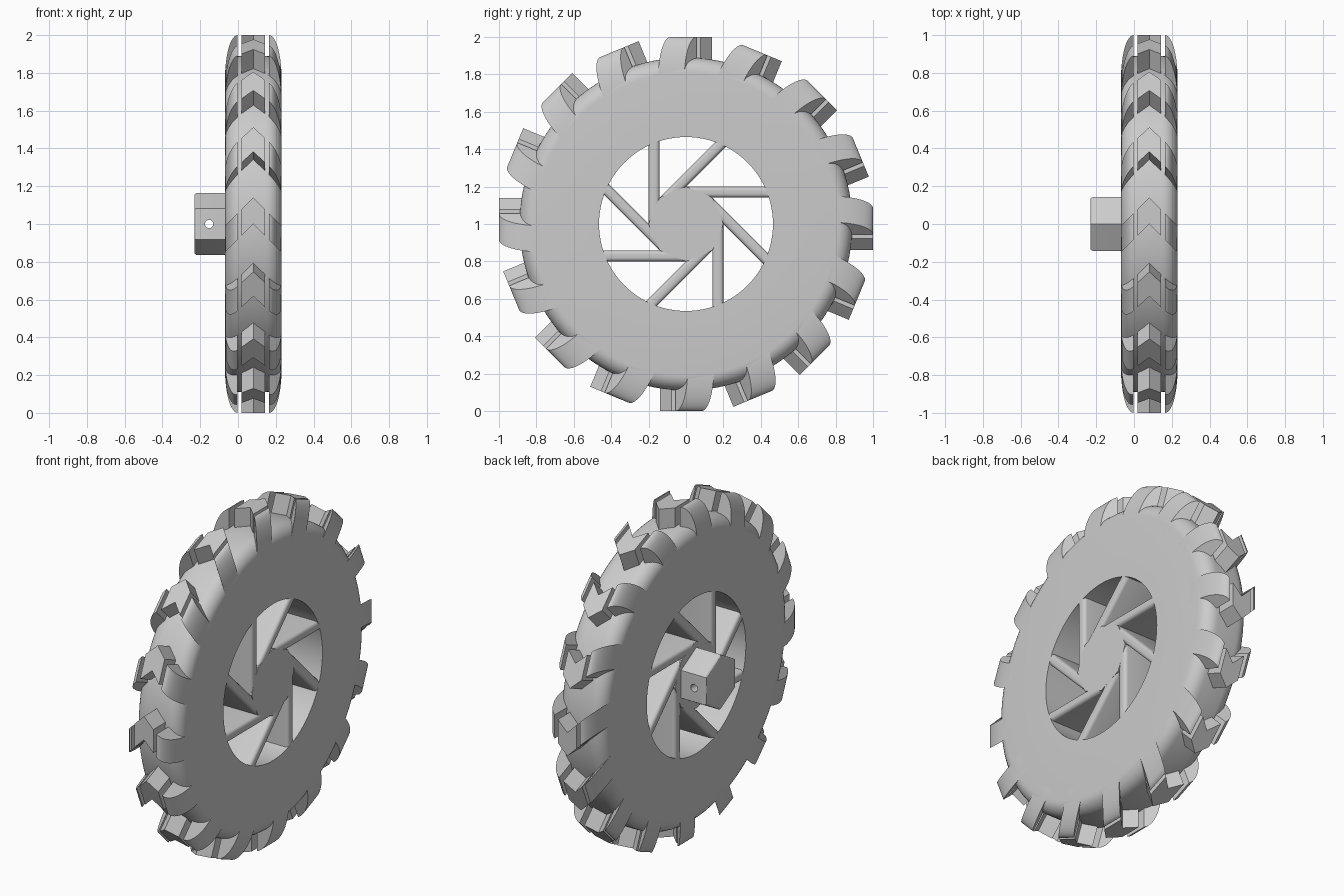
import bpy, bmesh
from math import pi, sin, cos, radians

cube = bpy.data.objects.get("Cube")
if cube:
    bpy.data.objects.remove(cube)

XC = 0.081      # middle plane of the wheel
HALF = 0.149    # half width of the wheel
HOLE_R = 0.465  # radius of the spoke opening
HUB_R = 0.2

grey = bpy.data.materials.new("light_grey")
grey.use_nodes = True
grey.diffuse_color = (0.6, 0.6, 0.6, 1)
grey.node_tree.nodes["Principled BSDF"].inputs["Base Color"].default_value = (0.6, 0.6, 0.6, 1)


def finish(bm, name):
    bmesh.ops.recalc_face_normals(bm, faces=bm.faces)
    mesh = bpy.data.meshes.new(name)
    bm.to_mesh(mesh)
    bm.free()
    mesh.materials.append(grey)
    return mesh


def place(mesh, name, angle=0.0, x=XC):
    ob = bpy.data.objects.new(name, mesh)
    ob.location = (x, 0, 1)
    ob.rotation_euler.x = angle
    bpy.context.collection.objects.link(ob)
    return ob


def smooth(ob):
    bpy.ops.object.select_all(action='DESELECT')
    ob.select_set(True)
    bpy.context.view_layer.objects.active = ob
    bpy.ops.object.shade_smooth_by_angle(angle=radians(30))


def loft(loops, closed):
    """Skin a list of equal point loops, capping the ends when open."""
    bm = bmesh.new()
    rings = [[bm.verts.new(p) for p in loop] for loop in loops]
    n = len(rings[0])
    pairs = list(zip(rings, rings[1:] + rings[:1]))
    for a, b in pairs if closed else pairs[:-1]:
        for i in range(n):
            j = (i + 1) % n
            bm.faces.new((a[i], a[j], b[j], b[i]))
    if not closed:
        bm.faces.new(rings[0])
        bm.faces.new(rings[-1])
    return bm


def prism(points, x0, x1):
    return loft([[(x, y, z) for y, z in points] for x in (x0, x1)], False)


# Tyre and rim: a rounded profile turned around the axle
STEPS = 96
ROUND = 0.08
arc = [(HALF - ROUND + ROUND * sin(t), 0.81 + ROUND * cos(t))
       for t in (i * pi / 16 for i in range(9))]
profile = [(HALF, HOLE_R), (-HALF, HOLE_R)]
profile += [(-x, r) for x, r in reversed(arc)] + arc
turns = [2 * pi * i / STEPS for i in range(STEPS)]
tyre = loft([[(x, r * cos(a), r * sin(a)) for x, r in profile] for a in turns], True)
smooth(place(finish(tyre, "tyre"), "tyre"))


# Tread lugs: chevron blocks swept back from the middle plane
def lug(sections, name):
    loops = []
    for dx, top in sections:
        back, front = -abs(dx), 0.14 - abs(dx)
        loops.append([(dx, back, 0.74), (dx, front, 0.74), (dx, front, top), (dx, back, top)])
    return finish(loft(loops, False), name)


INNER = 0.083
shoulder = [(INNER + (HALF - INNER) * sin(t), 0.78 + 0.22 * cos(t))
            for t in (i * pi / 24 for i in range(13))]
lugs = {
    "centre_lug": lug([(-0.062, 1), (0, 1), (0.062, 1)], "centre_lug"),
    "left_lug": lug(shoulder, "left_lug"),
    "right_lug": lug([(-x, r) for x, r in shoulder], "right_lug"),
}
for name, mesh in lugs.items():
    for k in range(16):
        ob = place(mesh, f"{name}_{k + 1}", k * pi / 8)
        if k == 0:
            smooth(ob)

# Hub plate: octagon whose corners meet the spoke edges
octagon = [(HUB_R * cos(k * pi / 4), HUB_R * sin(k * pi / 4)) for k in range(8)]
place(finish(prism(octagon, -HALF, HALF), "hub_plate"), "hub_plate")

# Spokes: eight offset bars with rounded long edges
low = HUB_R * sin(pi / 4)
spoke = prism([(0, low), (HOLE_R, low), (HOLE_R, HUB_R), (0, HUB_R)], -HALF, HALF)
long_edges = [e for e in spoke.edges
              if abs(e.verts[0].co.y - e.verts[1].co.y) > 0.1]
bmesh.ops.bevel(spoke, geom=long_edges, offset=0.02, segments=4, profile=0.5,
                affect='EDGES')
spoke = finish(spoke, "spoke")
for k in range(8):
    ob = place(spoke, f"spoke_{k + 1}", k * pi / 4)
    if k == 0:
        smooth(ob)

# Axle boss: softened hexagonal block with a cross pin hole
hexagon = [(0.165 * sin(k * pi / 3), 0.165 * cos(k * pi / 3)) for k in range(6)]
boss = prism(hexagon, -0.231, XC - HALF + 0.01)
end_edges = [e for e in boss.edges if all(v.co.x < -0.2 for v in e.verts)]
bmesh.ops.bevel(boss, geom=end_edges, offset=0.015, segments=3, profile=0.5,
                affect='EDGES')
boss = place(finish(boss, "axle_boss"), "axle_boss", x=0)

bpy.ops.mesh.primitive_cylinder_add(vertices=32, radius=0.022, depth=0.6,
                                    location=(-0.153, 0, 1), rotation=(pi / 2, 0, 0))
cutter = bpy.context.object
cutter.name = "pin_hole_cutter"
cutter.data.materials.append(grey)
cutter.hide_render = True
cut = boss.modifiers.new("pin_hole", 'BOOLEAN')
cut.object = cutter
cut.operation = 'DIFFERENCE'
cut.solver = 'EXACT'
smooth(boss)
bpy.ops.object.modifier_apply(modifier="pin_hole")
bpy.data.objects.remove(cutter)
